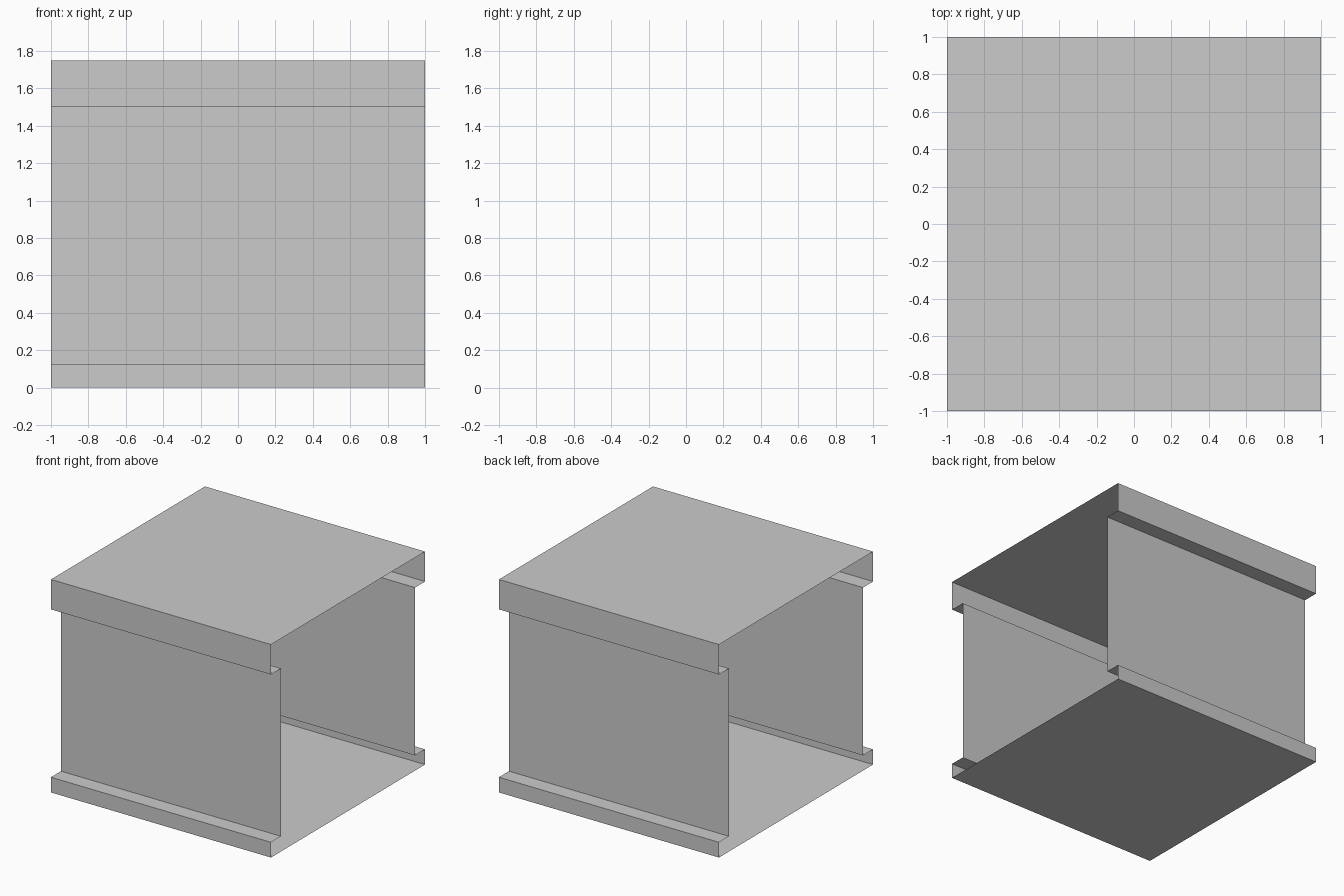
import bpy
import bmesh

if "Cube" in bpy.data.objects:
    bpy.data.objects.remove(bpy.data.objects["Cube"])

# Half of the cross-section (y, z): bottom lip, recessed wall, top lip
half = [(1.0, 0.0), (1.0, 0.125), (0.87, 0.125),
        (0.87, 1.504), (1.0, 1.504), (1.0, 1.75)]
# Mirror across y = 0 to close the loop
profile = half + [(-y, z) for y, z in reversed(half)]

# Sweep the closed profile along x, leaving both ends open
bm = bmesh.new()
ring = [bm.verts.new((-1.0, y, z)) for y, z in profile]
edges = [bm.edges.new((a, b)) for a, b in zip(ring, ring[1:] + ring[:1])]
swept = bmesh.ops.extrude_edge_only(bm, edges=edges)["geom"]
verts = [g for g in swept if isinstance(g, bmesh.types.BMVert)]
bmesh.ops.translate(bm, verts=verts, vec=(2.0, 0.0, 0.0))

# Make the faces point outward: the highest face must look up
bm.normal_update()
top = max(bm.faces, key=lambda f: f.calc_center_median().z)
if top.normal.z < 0:
    bmesh.ops.reverse_faces(bm, faces=bm.faces[:])

mesh = bpy.data.meshes.new("open_channel_block")
bm.to_mesh(mesh)
bm.free()
obj = bpy.data.objects.new("open_channel_block", mesh)
bpy.context.collection.objects.link(obj)
